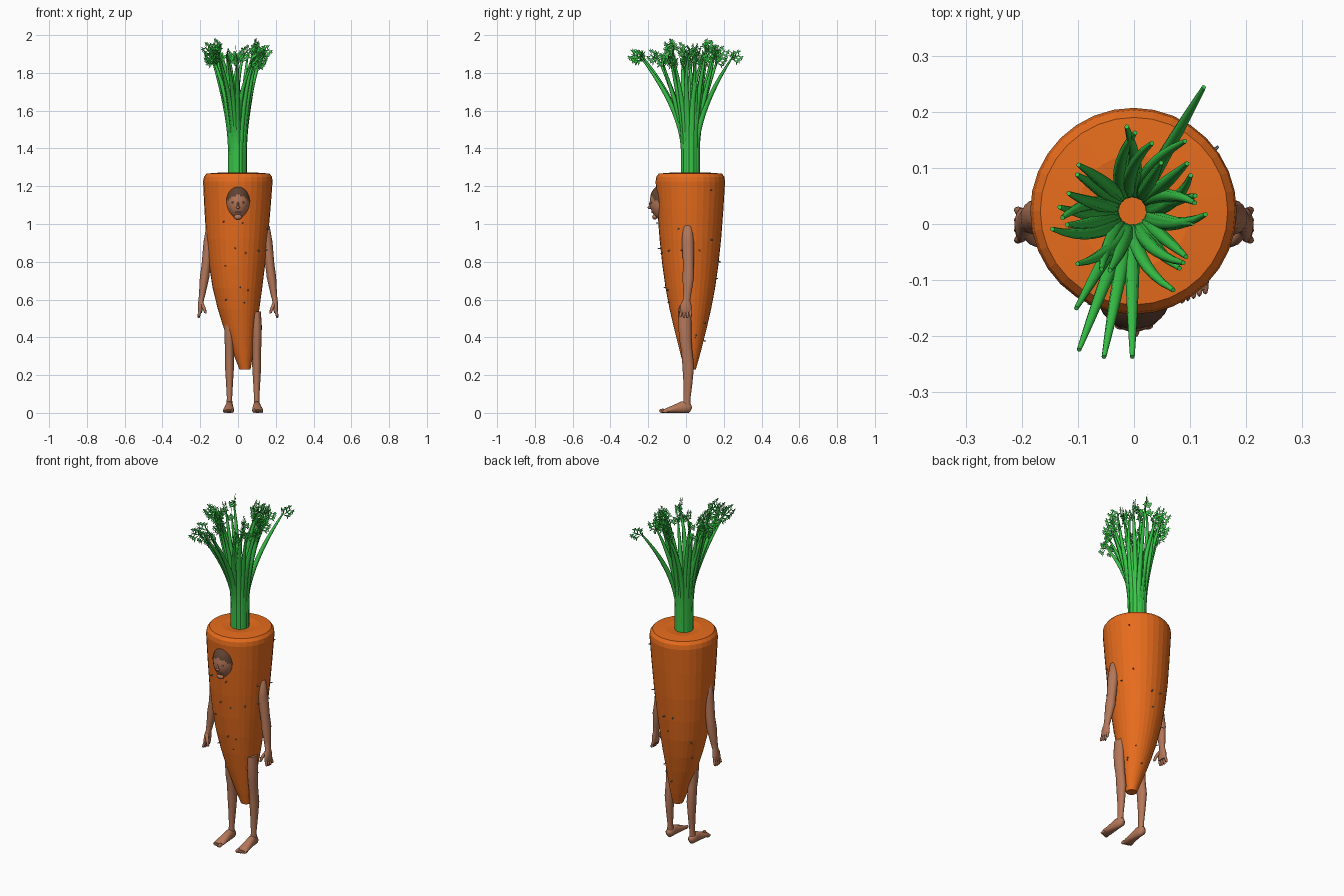
import bpy, bmesh, math, random
from mathutils import Vector, Matrix

if "Cube" in bpy.data.objects:
    bpy.data.objects.remove(bpy.data.objects["Cube"])

random.seed(7)


def material(name, rgb):
    m = bpy.data.materials.new(name)
    m.diffuse_color = (*rgb, 1)
    m.use_nodes = True
    m.node_tree.nodes["Principled BSDF"].inputs["Base Color"].default_value = m.diffuse_color
    return m


ORANGE = material("carrot orange", (0.8, 0.15, 0.012))
GREEN = material("leaf green", (0.04, 0.56, 0.065))
SKIN = material("skin", (0.46, 0.185, 0.1))
HAIR = material("brown hair", (0.12, 0.055, 0.032))
GREY = material("root hair grey", (0.2, 0.25, 0.27))


def finish(name, bm, mats, smooth=True, normals=True):
    if normals:
        bmesh.ops.recalc_face_normals(bm, faces=bm.faces)
    me = bpy.data.meshes.new(name)
    bm.to_mesh(me)
    bm.free()
    for m in mats:
        me.materials.append(m)
    ob = bpy.data.objects.new(name, me)
    bpy.context.collection.objects.link(ob)
    if smooth:
        bpy.ops.object.select_all(action='DESELECT')
        ob.select_set(True)
        bpy.context.view_layer.objects.active = ob
        bpy.ops.object.shade_smooth_by_angle(angle=math.radians(50))
    return ob


def loft(bm, stations, sides=12, flat=False):
    """Capped tube through stations (x, y, z, rx, ry), square to its path unless flat."""
    pts = [Vector(s[:3]) for s in stations]
    rings = []
    for i, s in enumerate(stations):
        t = Vector((0, 0, 1)) if flat else (pts[min(i + 1, len(pts) - 1)] - pts[max(i - 1, 0)]).normalized()
        a = (Vector((1, 0, 0)) - t * t.x).normalized()
        b = t.cross(a)
        ring = []
        for k in range(sides):
            w = 2 * math.pi * k / sides
            ring.append(bm.verts.new(pts[i] + a * s[3] * math.cos(w) + b * s[4] * math.sin(w)))
        rings.append(ring)
    for r, q in zip(rings, rings[1:]):
        for k in range(sides):
            n = (k + 1) % sides
            bm.faces.new((r[k], r[n], q[n], q[k]))
    bm.faces.new(rings[0][::-1])
    bm.faces.new(rings[-1])


def ball(bm, c, r, u=16, v=10):
    mat = Matrix.Translation(c) @ Matrix.Diagonal((*r, 1))
    return bmesh.ops.create_uvsphere(bm, u_segments=u, v_segments=v, radius=1, matrix=mat)["verts"]


# Carrot body: stacked rings (centre x, z, radius), tip drifting to one side
CARROT = [(0.037, 0.23, 0.029), (0.029, 0.3, 0.049), (0.02, 0.37, 0.067), (0.011, 0.45, 0.087),
          (0.003, 0.55, 0.11), (-0.003, 0.66, 0.131), (-0.005, 0.78, 0.148), (-0.005, 0.92, 0.163),
          (-0.003, 1.08, 0.175), (-0.001, 1.225, 0.184), (0, 1.25, 0.18), (0, 1.267, 0.167),
          (0, 1.272, 0.1), (0, 1.265, 0.04)]
CY = 0.023
bm = bmesh.new()
loft(bm, [(x, CY, z, r, r) for x, z, r in CARROT], 32, flat=True)
finish("carrot_body", bm, [ORANGE], smooth=False)

# Tiny root hairs scattered over the carrot
bm = bmesh.new()
for i in range(26):
    j = random.randrange(2, 9)
    f, a = random.random(), random.uniform(0, 2 * math.pi)
    x, z, r = [p + (q - p) * f for p, q in zip(CARROT[j], CARROT[j + 1])]
    d = Vector((math.cos(a), math.sin(a), random.uniform(-0.5, 0.5)))
    p = Vector((x, CY, z)) + Vector((d.x, d.y, 0)) * (r - 0.004)
    q = p + d * random.uniform(0.012, 0.02)
    loft(bm, [(*p, 0.004, 0.004), (*q, 0.0025, 0.0025)], 6)
finish("root_hairs", bm, [GREY], smooth=False)


# Flat feathery leaf in the plane of u (outward) and z
def leaflet(bm, p, u, ang, length, width):
    d = u * math.cos(ang) + Vector((0, 0, math.sin(ang)))
    n = u * -math.sin(ang) + Vector((0, 0, math.cos(ang)))
    pts = [p, p + d * length * 0.5 - n * width, p + d * length, p + d * length * 0.5 + n * width]
    for q in pts:
        q.z = min(q.z, 2.0)
    bm.faces.new([bm.verts.new(q) for q in pts])
    return d


def leaf(bm, p, u, ang, size):
    d = leaflet(bm, p.copy(), u, ang, size, 0.005)
    for t in (0.1, 0.4, 0.7):
        for s in (-1, 1):
            a = ang + s * 0.95
            length = size * (0.75 - 0.3 * t)
            q = p + d * size * t
            e = leaflet(bm, q.copy(), u, a, length, 0.0045)
            for w in (-1, 1):
                leaflet(bm, q + e * length * 0.5, u, a + w * 0.8, length * 0.5, 0.004)


# Leaf stalks: a tight ring that fans out, with a few long drooping ones
LONG = {60: 0.255, 249: 0.265, 259: 0.265, 270: 0.26, 240: 0.2}
stalks = bmesh.new()
leaves = bmesh.new()
spread = [(a, r, 1.88) for a, r in LONG.items()]
for i in range(25):
    a = i * 360 / 25 + random.uniform(-4, 4)
    rad = math.radians(a)
    reach = random.uniform(0.09, 0.135) + 0.04 * abs(math.sin(rad)) * random.random()
    spread.append((a, reach, random.uniform(1.84, 1.93)))
for a, reach, top in spread:
    a = math.radians(a)
    short = reach < 0.19
    bend = random.uniform(-0.5, 0.5) if short else 0
    path = [(0.037 * math.cos(a) - 0.003, CY + 0.037 * math.sin(a), 1.255, 0.013, 0.013)]
    for k in range(11):
        t = k / 10
        r = 0.037 + (reach - 0.037) * t ** 1.7
        w = a + bend * t * t
        th = 0.0138 * (1 - 0.7 * t ** 3)
        path.append((r * math.cos(w) - 0.003, CY + r * math.sin(w), 1.4 + (top - 1.4) * t, th, th))
    loft(stalks, path, 8)
    end = Vector(path[-1][:3])
    w = a + bend + (random.uniform(-0.7, 0.7) if short else random.uniform(-0.1, 0.1))
    u = Vector((math.cos(w), math.sin(w), 0))
    back = end - u * 0.004 - Vector((0, 0, 0.012))
    leaf(leaves, back, u, random.uniform(0.6, 1.3) if short else 0.5, random.uniform(0.06, 0.075))
    # smaller side sprig
    u2 = Vector((math.cos(w + 1.3), math.sin(w + 1.3), 0))
    leaf(leaves, back, u2, random.uniform(0.5, 1.2), 0.04)
finish("leaf_stalks", stalks, [GREEN])
finish("leaf_sprigs", leaves, [GREEN], smooth=False, normals=False)

# Head peeping out of the front, hair chosen by height
HC = Vector((0, -0.112, 1.115))
bm = bmesh.new()
for v in ball(bm, (0, 0, 0), (1, 1, 1), 40, 30):
    c = v.co.copy()
    jaw = 1 - 0.28 * c.z * c.z if c.z < 0 else 1
    v.co = HC + Vector((c.x * 0.066 * jaw, c.y * 0.08, c.z * 0.097))
hairline = lambda p: p.z > 1.15 - 9 * p.x * p.x
for f in bm.faces:
    f.material_index = int(hairline(f.calc_center_median()))
for v in bm.verts:
    if hairline(v.co):
        v.co = HC + (v.co - HC) * 1.03
finish("head", bm, [SKIN, HAIR])

# Soft skin-coloured features
bm = bmesh.new()
ball(bm, (0, -0.189, 1.088), (0.01, 0.014, 0.009))
ball(bm, (0, -0.186, 1.104), (0.006, 0.009, 0.022))
ball(bm, (0, -0.166, 1.037), (0.022, 0.013, 0.014))
ball(bm, (0, -0.177, 1.062), (0.016, 0.007, 0.005))
for s in (-1, 1):
    ball(bm, (s * 0.024, -0.182, 1.114), (0.01, 0.006, 0.005))
finish("face_features", bm, [SKIN])

# Limb sections: (x offset, y, z, half width, half depth)
ARM = [(0.138, 0.008, 1.003, 0.008, 0.01), (0.145, 0.009, 0.985, 0.023, 0.026),
       (0.155, 0.01, 0.9, 0.028, 0.032), (0.169, 0.013, 0.78, 0.024, 0.028),
       (0.177, 0.012, 0.72, 0.025, 0.031), (0.188, 0.007, 0.64, 0.018, 0.022),
       (0.195, 0.003, 0.597, 0.014, 0.019), (0.198, 0, 0.572, 0.015, 0.029),
       (0.2, -0.002, 0.545, 0.013, 0.031), (0.2, -0.002, 0.53, 0.009, 0.028)]
LEG = [(0.07, -0.005, 0.535, 0.024, 0.034), (0.073, -0.006, 0.46, 0.026, 0.035),
       (0.073, -0.002, 0.38, 0.025, 0.032), (0.072, 0.004, 0.33, 0.023, 0.029),
       (0.072, 0.012, 0.25, 0.024, 0.031), (0.072, 0.01, 0.15, 0.018, 0.023),
       (0.072, 0.006, 0.08, 0.014, 0.018), (0.073, 0.004, 0.02, 0.017, 0.02)]
FOOT = [(0.073, 0.029, 0.02, 0.006, 0.01), (0.073, 0.02, 0.024, 0.019, 0.024),
        (0.073, -0.02, 0.03, 0.021, 0.032), (0.075, -0.06, 0.021, 0.026, 0.022),
        (0.077, -0.1, 0.013, 0.03, 0.013), (0.078, -0.117, 0.009, 0.027, 0.009)]


def side(stations, s, cx=0.0):
    return [(cx + s * p[0], *p[1:]) for p in stations]


for s, word in ((1, "left"), (-1, "right")):
    bm = bmesh.new()
    loft(bm, side(ARM, s), 16)
    for k in range(4):  # fingers
        y = -0.025 + 0.0155 * k
        tip = 0.5 + 0.005 * abs(k - 1.5)
        loft(bm, side([(0.2, y, 0.54, 0.0075, 0.0075), (0.206, y * 1.1, 0.52, 0.0075, 0.0075),
                       (0.208, y * 1.15, tip + 0.004, 0.006, 0.006), (0.207, y * 1.15, tip, 0.003, 0.003)], s), 8)
    loft(bm, side([(0.194, -0.014, 0.582, 0.01, 0.01), (0.181, -0.029, 0.557, 0.009, 0.009),
                   (0.172, -0.035, 0.532, 0.007, 0.007), (0.17, -0.036, 0.526, 0.003, 0.003)], s), 8)
    finish(word + "_arm", bm, [SKIN])

    bm = bmesh.new()
    loft(bm, side(LEG, s, 0.027), 16)
    loft(bm, side(FOOT, s, 0.027), 16)
    for k in range(5):  # toes, big toe on the inside
        big = 1.4 if k == 0 else 1
        ball(bm, (0.027 + s * (0.058 + 0.0105 * k), -0.124 + 0.004 * k, 0.008 * big),
             (0.0062 * big, 0.018, 0.008 * big), 10, 8)
    for v in bm.verts:
        v.co.z = max(v.co.z, 0)
    finish(word + "_leg", bm, [SKIN])
